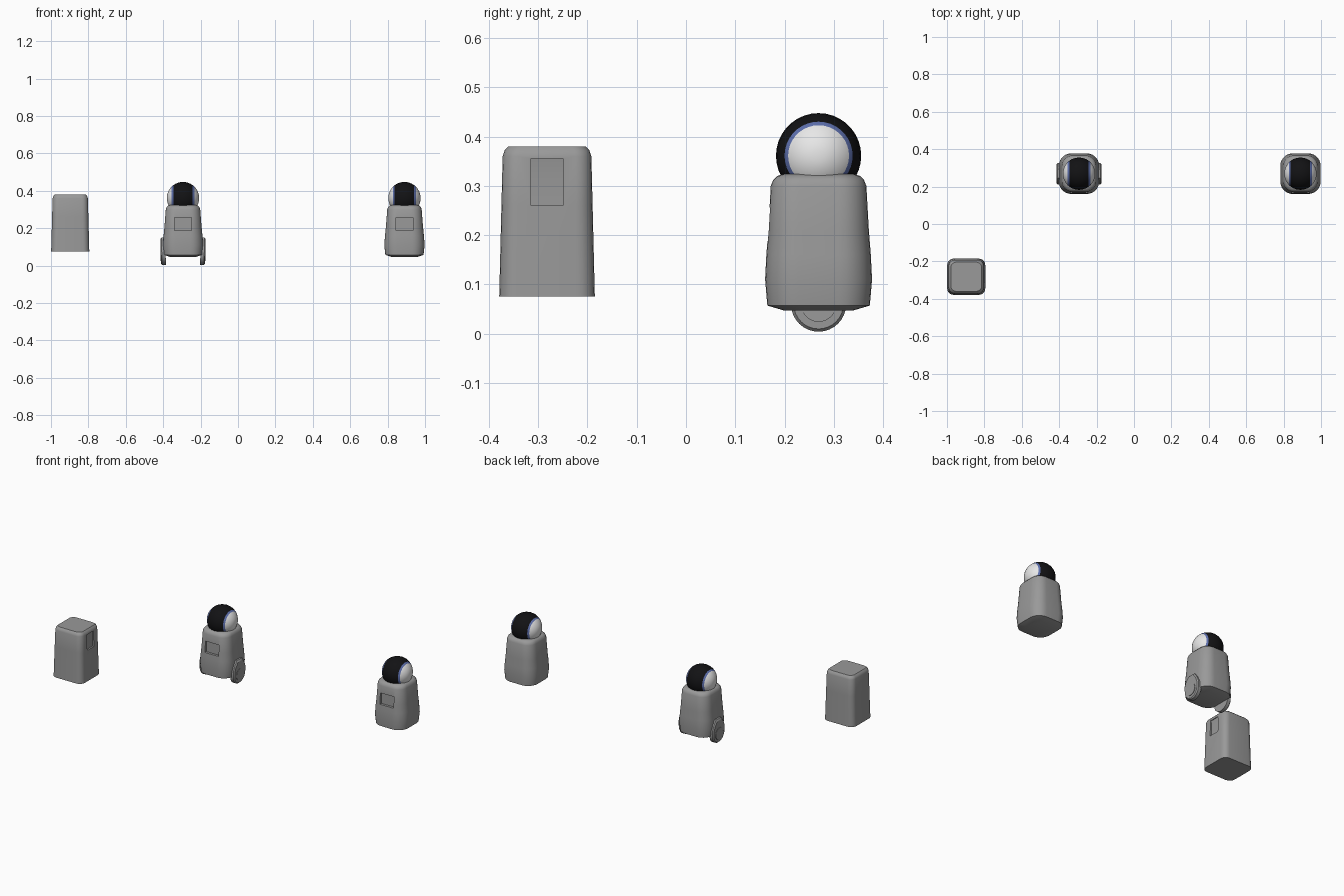
import bpy, bmesh, math
from mathutils import Matrix, Vector

if "Cube" in bpy.data.objects:
    bpy.data.objects.remove(bpy.data.objects["Cube"])


def material(name, rgb):
    m = bpy.data.materials.new(name)
    m.use_nodes = True
    color = (*rgb, 1)
    m.diffuse_color = color
    m.node_tree.nodes["Principled BSDF"].inputs["Base Color"].default_value = color
    return m


GREY = material("shell grey", (0.32, 0.32, 0.32))
BLACK = material("visor black", (0.006, 0.006, 0.007))
BLUE = material("trim blue", (0.11, 0.16, 0.42))
WHITE = material("dome white", (0.8, 0.8, 0.8))


def finish(bm, name, mats, location, angle=35):
    bmesh.ops.recalc_face_normals(bm, faces=bm.faces)
    mesh = bpy.data.meshes.new(name)
    bm.to_mesh(mesh)
    bm.free()
    ob = bpy.data.objects.new(name, mesh)
    for m in mats:
        mesh.materials.append(m)
    ob.location = location
    bpy.context.collection.objects.link(ob)
    bpy.ops.object.select_all(action="DESELECT")
    ob.select_set(True)
    bpy.context.view_layer.objects.active = ob
    bpy.ops.object.shade_smooth_by_angle(angle=math.radians(angle))
    return ob


def loft_rings(bm, loops):
    """Skin a list of closed point loops and cap both ends."""
    rings = [[bm.verts.new(p) for p in loop] for loop in loops]
    n = len(rings[0])
    for a, b in zip(rings, rings[1:]):
        for i in range(n):
            j = (i + 1) % n
            bm.faces.new((a[i], a[j], b[j], b[i]))
    bm.faces.new(rings[0])
    bm.faces.new(rings[-1])


def rounded_section(hx, hy, z, rounding, steps):
    r = rounding * min(hx, hy)
    pts = []
    for corner, (sx, sy) in enumerate(((1, 1), (-1, 1), (-1, -1), (1, -1))):
        for k in range(steps + 1):
            a = (corner + k / steps) * math.pi / 2
            pts.append((sx * (hx - r) + r * math.cos(a),
                        sy * (hy - r) + r * math.sin(a), z))
    return pts


def shell(name, profile, rounding, steps, location):
    bm = bmesh.new()
    loft_rings(bm, [rounded_section(hx, hy, z, rounding, steps) for hx, hy, z in profile])
    return finish(bm, name, [GREY], location)


def cut_recess(ob, side_profile, half_width, turn):
    """Cut a panel recess; side_profile is (outward, z), facing +x before turning."""
    bm = bmesh.new()
    loft_rings(bm, [[(o, s * half_width, z) for o, z in side_profile] for s in (-1, 1)])
    bmesh.ops.rotate(bm, verts=bm.verts, matrix=Matrix.Rotation(turn, 3, "Z"))
    cutter = finish(bm, "recess_cutter", [GREY], ob.location)
    cutter.hide_render = True
    mod = ob.modifiers.new("recess", "BOOLEAN")
    mod.operation = "DIFFERENCE"
    mod.solver = "EXACT"
    mod.object = cutter
    bpy.context.view_layer.objects.active = ob
    # put the cut before the smoothing
    bpy.ops.object.modifier_move_to_index(modifier=mod.name, index=0)
    bpy.ops.object.modifier_apply(modifier=mod.name)
    bpy.data.objects.remove(cutter)
    ob.select_set(True)
    bpy.ops.object.shade_smooth_by_angle(angle=math.radians(35))


# Standing bin with a side panel
BIN_PROFILE = [(0.102, 0.097, 0.075), (0.097, 0.0925, 0.26), (0.094, 0.09, 0.36),
               (0.09, 0.086, 0.372), (0.082, 0.078, 0.38)]
bin_body = shell("bin_body", BIN_PROFILE, 0.36, 5, (-0.897, -0.282, 0))
cut_recess(bin_body, [(0.087, 0.26), (0.086, 0.318), (0.09, 0.355),
                      (0.15, 0.355), (0.15, 0.26)], 0.032, 0)

# Robot parts
BODY_PROFILE = [(0.07, 0.07, 0.047), (0.102, 0.104, 0.057), (0.108, 0.1085, 0.11),
                (0.104, 0.106, 0.16), (0.099, 0.102, 0.21), (0.092, 0.097, 0.3),
                (0.088, 0.092, 0.312), (0.08, 0.084, 0.32), (0.066, 0.07, 0.324)]
HEAD_R = 0.0865


def head(name, location):
    """Ball turned about the x axis: black band, blue trims, white side domes."""
    bm = bmesh.new()
    half = [0.0, 0.02, 0.038, 0.052, 0.0605, 0.07, 0.078, 0.083, 0.0858]
    xs = [-x for x in reversed(half[1:])] + half
    seg = 36
    loops = []
    for x in xs:
        r = math.sqrt(HEAD_R ** 2 - x ** 2)
        loops.append([(x, r * math.cos(2 * math.pi * i / seg),
                       r * math.sin(2 * math.pi * i / seg)) for i in range(seg)])
    loft_rings(bm, loops)
    for f in bm.faces:
        x = abs(f.calc_center_median().x)
        f.material_index = 0 if x < 0.052 else 1 if x < 0.0605 else 2
    finish(bm, name, [BLACK, BLUE, WHITE], location, 50)


def foot_outline(scale=1.0):
    """Teardrop in (y, z): round at the bottom, narrowing to the top."""
    r, cz = 0.056, 0.06
    pts = [(r * math.cos(a), cz + r * math.sin(a))
           for a in (math.pi * (1 + k / 16) for k in range(17))]
    pts += [(0.057, 0.095), (0.046, 0.122), (0.024, 0.15),
            (-0.024, 0.15), (-0.046, 0.122), (-0.057, 0.095)]
    return [(y * scale, cz + (z - cz) * scale) for y, z in pts]


def side_foot(name, side, location):
    bm = bmesh.new()
    layers = [(0.094, 1.0), (0.114, 1.0), (0.12, 0.9)]
    # the plate leans slightly inward toward the ground
    loft_rings(bm, [[(side * (d + 0.04 * min(z - 0.08, 0.03)), y, z)
                     for y, z in foot_outline(s)] for d, s in layers])
    finish(bm, name, [GREY], location)
    # raised hub on the outer face
    bm = bmesh.new()
    turn = Matrix.Translation((side * 0.117, 0, 0.06)) @ Matrix.Rotation(math.pi / 2, 4, "Y")
    bmesh.ops.create_cone(bm, cap_ends=True, segments=28, radius1=0.036, radius2=0.036,
                          depth=0.009, matrix=turn)
    finish(bm, name + "_hub", [GREY], location)


def robot(prefix, x, has_feet):
    place = Vector((x, 0.269, 0))
    body = shell(prefix + "_body", BODY_PROFILE, 0.62, 7, place)
    cut_recess(body, [(0.089, 0.188), (0.088, 0.256), (0.15, 0.256), (0.15, 0.188)],
               0.046, -math.pi / 2)
    head(prefix + "_head", place + Vector((0, 0, 0.361)))
    if has_feet:
        for label, side in (("left", 1), ("right", -1)):
            side_foot(f"{prefix}_{label}_foot", side, place)


robot("wheeled_robot", -0.294, True)
robot("plain_robot", 0.89, False)
